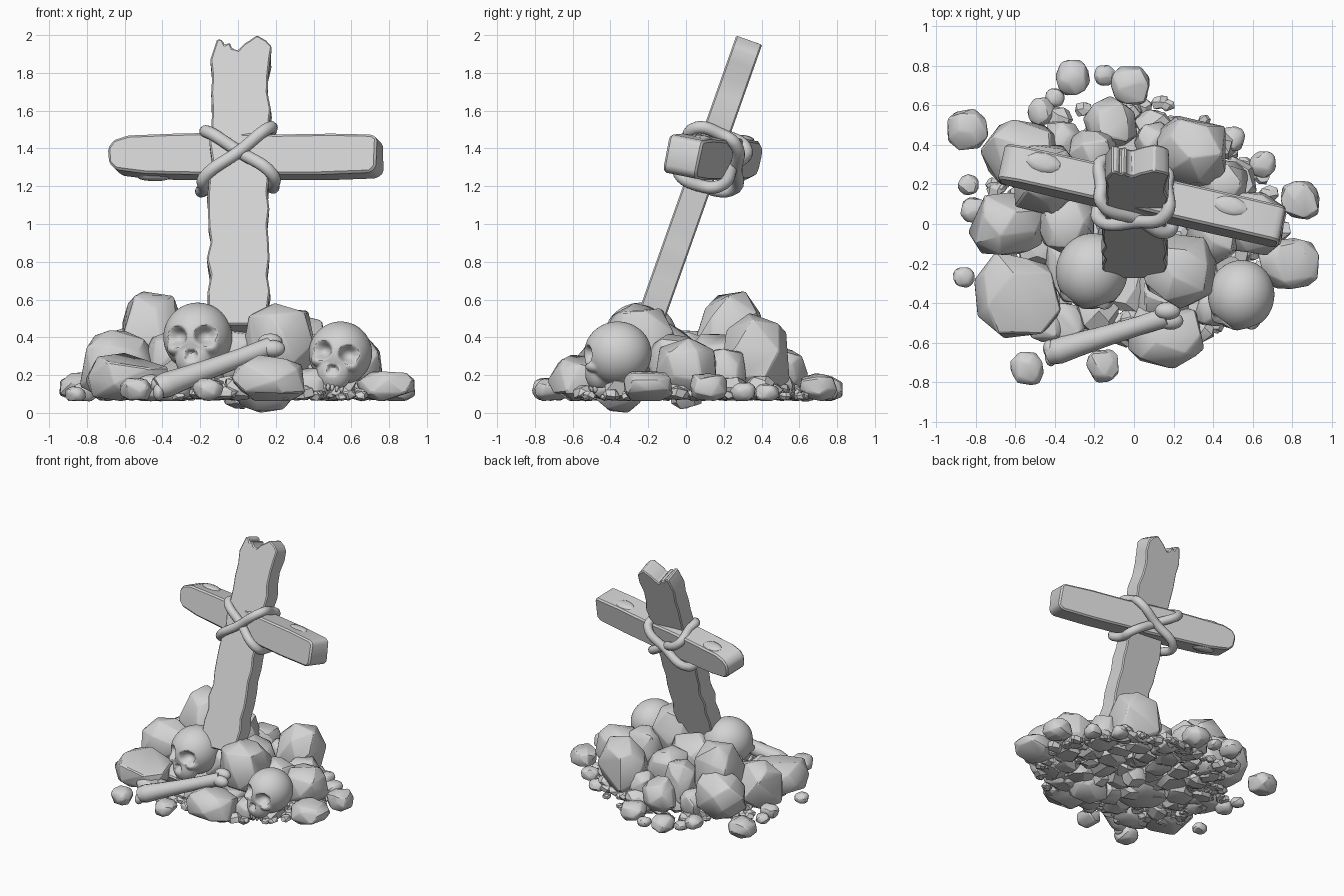
import bpy, bmesh, math, random
from mathutils import Matrix, Vector, Euler

random.seed(7)
cube = bpy.data.objects.get("Cube")
if cube:
    bpy.data.objects.remove(cube)

stone = bpy.data.materials.new("pale_grey")
stone.use_nodes = True
GREY = (0.65, 0.65, 0.65, 1)
stone.diffuse_color = GREY
for node in stone.node_tree.nodes:
    if node.type == 'BSDF_PRINCIPLED':
        node.inputs["Base Color"].default_value = GREY
made = []


# ---------- helpers ----------
def add_object(name, data, keep=True):
    ob = bpy.data.objects.new(name, data)
    bpy.context.scene.collection.objects.link(ob)
    data.materials.append(stone)
    if keep:
        made.append(ob)
    return ob


def finish(name, bm, keep=True):
    bmesh.ops.recalc_face_normals(bm, faces=bm.faces)
    mesh = bpy.data.meshes.new(name)
    bm.to_mesh(mesh)
    bm.free()
    return add_object(name, mesh, keep)


def bake(ob, matrix=Matrix()):
    """Replace an object by its evaluated mesh."""
    dg = bpy.context.evaluated_depsgraph_get()
    mesh = bpy.data.meshes.new_from_object(ob.evaluated_get(dg))
    name = ob.name
    bpy.data.objects.remove(ob)
    mesh.materials.clear()
    add_object(name, mesh).matrix_world = matrix


def ball(bm, centre, radii, detail=3):
    m = Matrix.Translation(centre) @ Matrix.Diagonal((*radii, 1))
    bmesh.ops.create_icosphere(bm, subdivisions=detail, radius=1, matrix=m)


def rock(bm, centre, radii, n=22, blocky=0.8):
    """Faceted stone that fills the given half sizes."""
    turn = Euler([random.uniform(0, 6) for _ in range(3)]).to_matrix()
    pts = []
    for i in range(n):
        z = 1 - 2 * (i + 0.5) / n
        r, a = math.sqrt(1 - z * z), i * 2.4
        p = turn @ Vector((r * math.cos(a), r * math.sin(a), z))
        p += Vector([random.uniform(-0.12, 0.12) for _ in range(3)])
        pts.append([math.copysign(abs(v) ** blocky, v) for v in p])
    for k in range(3):
        lo, hi = min(p[k] for p in pts), max(p[k] for p in pts)
        for p in pts:
            p[k] = centre[k] + radii[k] * (2 * (p[k] - lo) / (hi - lo) - 1)
    verts = [bm.verts.new(p) for p in pts]
    res = bmesh.ops.convex_hull(bm, input=verts, use_existing_faces=False)
    loose = {e for e in res["geom_interior"] + res["geom_unused"]
             if isinstance(e, bmesh.types.BMVert)}
    bmesh.ops.delete(bm, geom=list(loose), context='VERTS')


def facet(bm):
    bmesh.ops.dissolve_limit(bm, angle_limit=0.38, verts=bm.verts, edges=bm.edges)


def boulder(name, x, y, rx, ry, low, top):
    bm = bmesh.new()
    rock(bm, (x, y, (low + top) / 2), (rx, ry, (top - low) / 2))
    facet(bm)
    ob = finish(name, bm, keep=False)
    bev = ob.modifiers.new("worn", 'BEVEL')
    bev.width, bev.segments = 0.008, 1
    bake(ob)


def plank(name, outline, depth, bevel, matrix):
    """Board cut from an x-z outline."""
    bm = bmesh.new()
    face = bm.faces.new([bm.verts.new((x, -depth / 2, z)) for x, z in outline])
    out = bmesh.ops.extrude_face_region(bm, geom=[face])
    for v in out["geom"]:
        if isinstance(v, bmesh.types.BMVert):
            v.co.y += depth
            v.co.x += random.uniform(-0.008, 0.008)
    ob = finish(name, bm, keep=False)
    bev = ob.modifiers.new("worn", 'BEVEL')
    bev.width, bev.segments, bev.limit_method = bevel, 1, 'ANGLE'
    bake(ob, matrix)


def tube(name, points, radii, matrix, cyclic):
    cu = bpy.data.curves.new(name, 'CURVE')
    cu.dimensions, cu.bevel_depth, cu.bevel_resolution = '3D', 1, 6
    cu.use_fill_caps, cu.resolution_u = True, 6
    sp = cu.splines.new('BEZIER')
    sp.bezier_points.add(len(points) - 1)
    for bp, co, r in zip(sp.bezier_points, points, radii):
        bp.co, bp.radius = co, r
        bp.handle_left_type = bp.handle_right_type = 'AUTO'
    sp.use_cyclic_u = cyclic
    bake(add_object(name, cu, keep=False), matrix)


# ---------- leaning cross ----------
def tilt(degrees):
    return Matrix.Rotation(math.radians(-degrees), 4, 'X')


frame = Matrix.Translation((0, 0.114, 1.35)) @ tilt(19.5)
steps = [-0.96 + 0.093 * i for i in range(17)]
right_edge = [(0.168 + random.uniform(-0.014, 0.01), z) for z in steps]
left_edge = [(-0.147 + 0.017 * z + random.uniform(-0.01, 0.014), z) for z in steps]
jagged = [(0.18, 0.6), (0.15, 0.635), (0.1, 0.665), (0.06, 0.635), (0.03, 0.615),
          (0.0, 0.58), (-0.03, 0.59), (-0.045, 0.625), (-0.07, 0.61), (-0.085, 0.64),
          (-0.11, 0.645)]
plank("upright_post", right_edge + jagged + left_edge[::-1], 0.145, 0.008, frame)

beam_place = (Matrix.Translation((0.02, 0.15, 1.355))
              @ Matrix.Rotation(math.radians(-13), 4, 'Z') @ tilt(11))
beam = [(-0.7, -0.05), (-0.66, -0.085), (-0.5, -0.105), (-0.25, -0.11), (0, -0.115),
        (0.2, -0.11), (0.45, -0.11), (0.72, -0.1), (0.75, -0.07), (0.75, 0.085),
        (0.72, 0.105), (0.5, 0.11), (0.2, 0.105), (-0.1, 0.115), (-0.35, 0.11),
        (-0.6, 0.1), (-0.68, 0.075), (-0.71, 0.03)]
plank("cross_beam", beam, 0.185, 0.012, beam_place)
bm = bmesh.new()
for x, z in ((-0.5, 0.105), (0.47, 0.105), (-0.48, -0.105)):
    ball(bm, (x, 0.03, z), (0.09, 0.05, 0.018), 2)
finish("beam_knots", bm).matrix_world = beam_place


# ---------- rope lashing, two diagonal loops ----------
def front(x):
    return -0.08 - 0.18 * x


def back(x):
    return 0.14 - 0.18 * x


for s, lift in ((1, 0), (-1, 0.02)):
    a, b = -0.165 * s, 0.18 * s
    loop = [(a, front(a), 0.13), (0.01, -0.09 - lift, 0), (b, front(b), -0.13),
            (b, 0.03, -0.15), (b, back(b), -0.12), (0.01, 0.14 + lift, 0),
            (a, back(a), 0.12), (a, 0.03, 0.14)]
    tube("rope_loop", loop, [0.033] * len(loop), frame, True)


# ---------- skulls ----------
def crossing(d, centre, radii):
    """Distances at which a ray from the origin enters and leaves an ellipsoid."""
    q = Vector([d[k] / radii[k] for k in range(3)])
    m = Vector([centre[k] / radii[k] for k in range(3)])
    qq, qm = q.dot(q), q.dot(m)
    root = qm * qm - qq * (m.dot(m) - 1)
    if root < 0:
        return None
    return (qm - math.sqrt(root)) / qq, (qm + math.sqrt(root)) / qq


solids = [((0, 0.01, 0.005), (0.178, 0.19, 0.18)), ((0, -0.1, -0.1), (0.1, 0.08, 0.11))]
hollows = []
for s in (-1, 1):
    solids.append(((s * 0.09, -0.1, -0.05), (0.05, 0.065, 0.04)))
    hollows += [((s * 0.08, -0.17, 0.012), (0.056, 0.075, 0.05)),
                ((s * 0.011, -0.185, -0.085), (0.017, 0.05, 0.028))]


def skull(name, place, turn, size):
    bm = bmesh.new()
    bmesh.ops.create_icosphere(bm, subdivisions=6, radius=1)
    for v in bm.verts:
        d = v.co.normalized()
        reach = max(hit[1] for hit in (crossing(d, *e) for e in solids) if hit)
        for e in hollows:
            hit = crossing(d, *e)
            if hit and hit[0] < reach < hit[1]:
                reach = hit[0]
        v.co = d * reach
        v.co.z = max(v.co.z, -0.185)
    for _ in range(4):
        bmesh.ops.smooth_vert(bm, verts=bm.verts, factor=0.5, use_axis_x=True,
                              use_axis_y=True, use_axis_z=True)
    for k in range(6):
        x = (k - 2.5) * 0.024
        ball(bm, (x, -0.15 + 10 * x * x, -0.185), (0.012, 0.014, 0.026), 2)
    rot = Euler([math.radians(v) for v in turn]).to_matrix().to_4x4()
    finish(name, bm).matrix_world = (Matrix.Translation(place) @ rot
                                     @ Matrix.Scale(size, 4))


skull("skull_upper", (-0.215, -0.25, 0.395), (0, -2, -12), 1.02)
skull("skull_lower", (0.54, -0.37, 0.31), (0, 9, -10), 0.94)

# ---------- long bone ----------
start, end = Vector((-0.43, -0.655, 0.13)), Vector((0.17, -0.47, 0.35))
ts = (0, 0.08, 0.25, 0.5, 0.75, 0.93, 1)
tube("bone_shaft", [start.lerp(end, t) for t in ts],
     (0.058, 0.068, 0.06, 0.052, 0.048, 0.05, 0.05), Matrix(), False)
bm = bmesh.new()
for off in ((0, 0.03, 0.025), (0.015, -0.02, -0.01)):
    ball(bm, end + Vector(off), (0.065, 0.045, 0.045))
for off in ((0, 0.025, 0.02), (0.01, -0.02, -0.02)):
    ball(bm, start + Vector(off), (0.03, 0.045, 0.045))
finish("bone_knobs", bm)

# ---------- boulders: x, y, half width, half depth, low, top ----------
large = [(-0.59, -0.36, 0.22, 0.22, 0.06, 0.32), (-0.64, 0, 0.2, 0.16, 0.08, 0.44),
         (-0.57, 0.35, 0.21, 0.18, 0.1, 0.47), (-0.45, 0.22, 0.17, 0.18, 0.2, 0.645),
         (0.22, -0.24, 0.2, 0.19, 0.15, 0.585), (0.16, -0.57, 0.195, 0.165, 0.06, 0.31),
         (0.78, -0.2, 0.155, 0.13, 0.06, 0.22), (0.29, 0.37, 0.175, 0.18, 0.1, 0.53),
         (0.6, 0, 0.17, 0.16, 0.08, 0.4), (-0.12, 0.51, 0.14, 0.14, 0.08, 0.36),
         (-0.2, 0.35, 0.13, 0.13, 0.12, 0.46), (0.15, -0.34, 0.16, 0.14, 0, 0.25),
         (0, -0.1, 0.2, 0.17, 0.12, 0.48), (-0.25, -0.2, 0.2, 0.2, 0.07, 0.28)]
medium = [(0.4, -0.07, 0.14, 0.14, 0.1, 0.42), (0.45, 0.2, 0.13, 0.12, 0.08, 0.34),
          (-0.35, 0, 0.15, 0.15, 0.1, 0.43), (0.06, 0.14, 0.16, 0.15, 0.1, 0.42),
          (0.1, 0.42, 0.1, 0.1, 0.08, 0.32), (0.4, -0.42, 0.1, 0.1, 0.07, 0.24),
          (-0.36, -0.5, 0.12, 0.1, 0.06, 0.2), (-0.36, 0.42, 0.1, 0.1, 0.08, 0.3)]
for row in large + medium:
    boulder("boulder", *row)

# ---------- loose stones round the rim: x, y, radius ----------
rim = [(-0.54, -0.73, 0.087), (-0.16, -0.72, 0.085), (-0.84, 0.48, 0.105),
       (0.84, 0.12, 0.1), (-0.31, 0.74, 0.09), (-0.02, 0.7, 0.1), (-0.15, 0.75, 0.055),
       (-0.84, 0.2, 0.055), (-0.86, -0.27, 0.055), (-0.45, -0.5, 0.1), (-0.4, 0.64, 0.05),
       (-0.47, 0.57, 0.07), (0.5, 0.43, 0.065), (0.65, 0.3, 0.07), (-0.81, 0.07, 0.07)]
for x, y, r in rim:
    boulder("rim_stone", x, y, r, r, 0.06, 0.06 + 1.5 * r)

# ---------- rubble packed under the boulders ----------
bm = bmesh.new()
for i in range(40):
    a, d = i * 2.4, math.sqrt((i + 0.5) / 40)
    r = random.uniform(0.08, 0.12)
    rise = 0.13 + 0.06 * (1 - d) * random.random()
    rock(bm, (0.66 * d * math.cos(a), 0.54 * d * math.sin(a), rise), (r, r, 0.068))
rock(bm, (0, 0, 0.11), (0.09, 0.09, 0.09))
facet(bm)
finish("inner_rubble", bm)

# ---------- pebbles spread along the edge ----------
bm = bmesh.new()
for i in range(190):
    a, d = random.uniform(0, math.tau), random.uniform(0.62, 1.02)
    r = random.uniform(0.028, 0.058)
    rock(bm, (0.74 * d * math.cos(a), 0.62 * d * math.sin(a),
              0.065 + 0.7 * r + 0.1 * (1 - d)), (r * 1.15, r, r * 0.7), 16, 0.9)
facet(bm)
finish("pebbles", bm)

# ---------- shading ----------
bpy.ops.object.select_all(action='DESELECT')
for ob in made:
    ob.select_set(True)
bpy.context.view_layer.objects.active = made[0]
bpy.ops.object.shade_smooth_by_angle(angle=math.radians(28))
